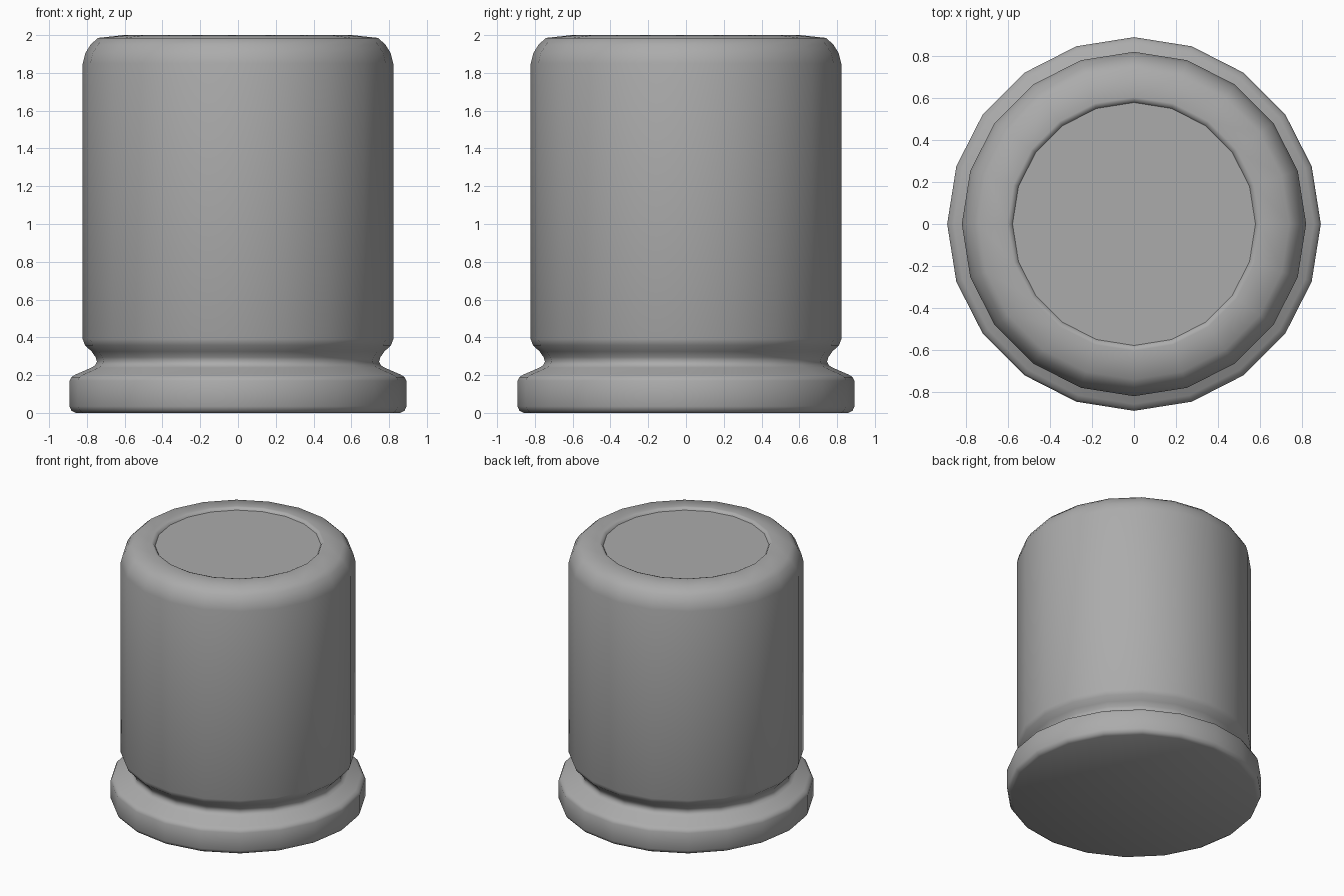
import bpy
import bmesh
import math

cube = bpy.data.objects.get("Cube")
if cube:
    bpy.data.objects.remove(cube, do_unlink=True)

grey = bpy.data.materials.new("mid grey")
grey.use_nodes = True
colour = (0.41, 0.41, 0.41, 1)
grey.diffuse_color = colour
grey.node_tree.nodes["Principled BSDF"].inputs["Base Color"].default_value = colour


def lathe(name, profile, sides=20):
    """Turn a radius/height profile around z; both ends lie on the axis."""
    bm = bmesh.new()
    points = [bm.verts.new((r, 0, z)) for r, z in profile]
    edges = [bm.edges.new(pair) for pair in zip(points, points[1:])]
    bmesh.ops.spin(bm, geom=points + edges, cent=(0, 0, 0), axis=(0, 0, 1),
                   angle=math.tau, steps=sides, use_merge=True)
    bmesh.ops.remove_doubles(bm, verts=bm.verts, dist=0.0005)
    bmesh.ops.recalc_face_normals(bm, faces=bm.faces)
    mesh = bpy.data.meshes.new(name)
    bm.to_mesh(mesh)
    bm.free()
    mesh.materials.append(grey)
    obj = bpy.data.objects.new(name, mesh)
    bpy.context.collection.objects.link(obj)
    bpy.ops.object.select_all(action='DESELECT')
    obj.select_set(True)
    bpy.context.view_layer.objects.active = obj
    bpy.ops.object.shade_smooth_by_angle(angle=math.radians(50))


# Flanged foot, pinched neck, straight body and rounded shoulder with recessed lid
foot = [(0, 0), (0.86, 0), (0.882, 0.012), (0.892, 0.035), (0.892, 0.17), (0.882, 0.19)]
neck = [(0.86, 0.203), (0.775, 0.24), (0.757, 0.252), (0.747, 0.272), (0.754, 0.295)]
body = [(0.775, 0.325), (0.81, 0.358), (0.822, 0.39), (0.822, 1.85), (0.808, 1.905)]
shoulder = [(0.78, 1.95), (0.742, 1.985)]
lid = [(0.605, 2), (0.59, 1.996), (0.58, 1.98), (0, 1.98)]
lathe("canister", foot + neck + body + shoulder + lid)
